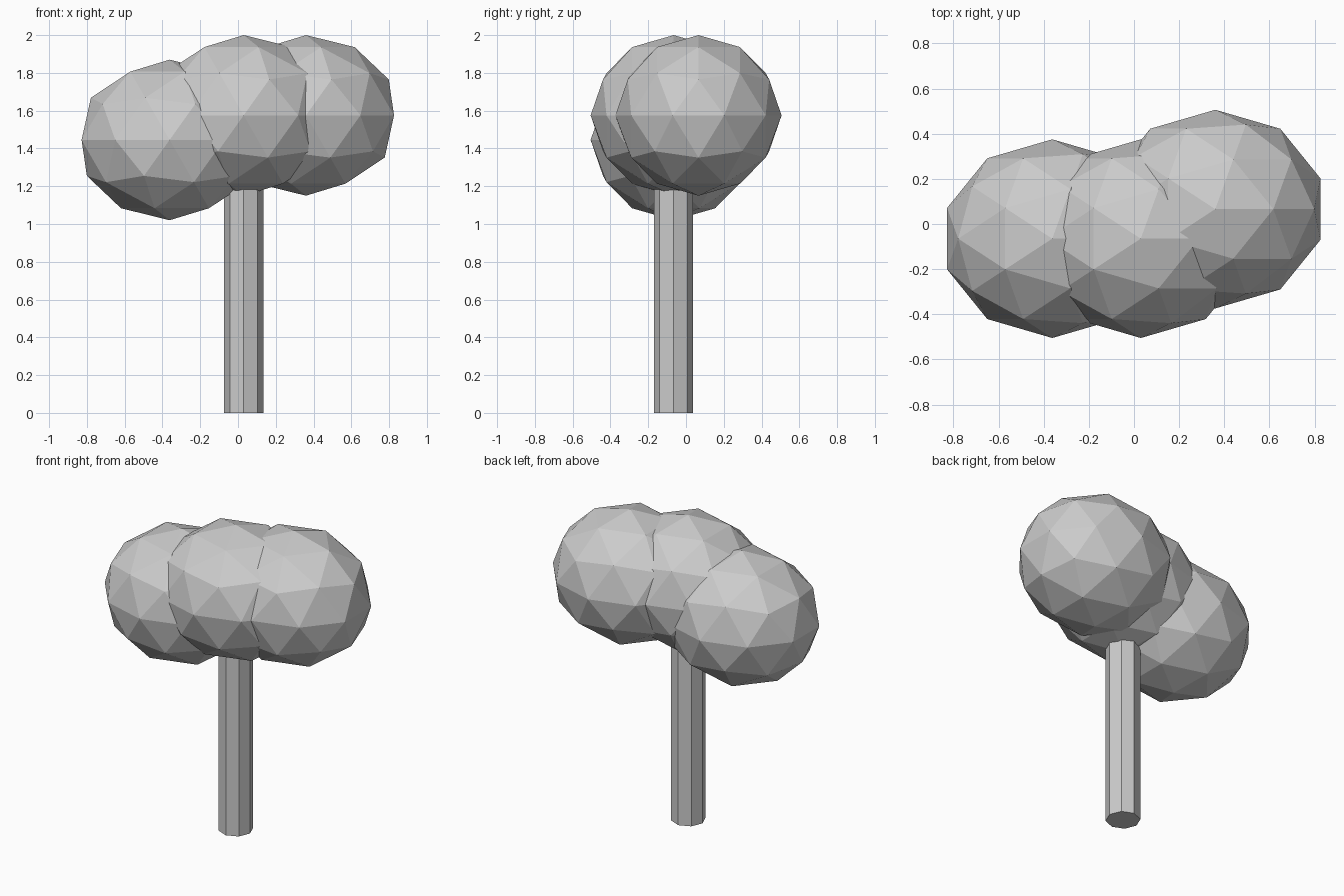
import bpy

cube = bpy.data.objects.get("Cube")
if cube:
    bpy.data.objects.remove(cube, do_unlink=True)

# One plain grey for the whole tree
grey = bpy.data.materials.new("plain_grey")
grey.use_nodes = True
colour = (0.6, 0.6, 0.6, 1.0)
grey.diffuse_color = colour
bsdf = next(n for n in grey.node_tree.nodes if n.type == 'BSDF_PRINCIPLED')
bsdf.inputs["Base Color"].default_value = colour


def finish(name):
    """Name the active object, apply the material and keep its faces flat."""
    obj = bpy.context.object
    obj.name = name
    obj.data.name = name
    obj.data.materials.append(grey)
    bpy.ops.object.shade_flat()
    return obj


def foliage(name, centre):
    """A low-poly leaf clump, slightly wider than it is tall."""
    bpy.ops.mesh.primitive_ico_sphere_add(subdivisions=2, radius=1, location=centre)
    finish(name).scale = (0.49, 0.44, 0.425)


# Three overlapping leaf clumps
foliage("foliage_right", (-0.362, -0.065, 1.445))
foliage("foliage_middle", (0.03, -0.065, 1.575))
foliage("foliage_left", (0.36, 0.066, 1.575))

# Eight-sided trunk, running up into the middle clump
height = 1.4
bpy.ops.mesh.primitive_cylinder_add(vertices=8, radius=0.104, depth=height,
                                    location=(0.03, -0.066, height / 2))
finish("trunk")
